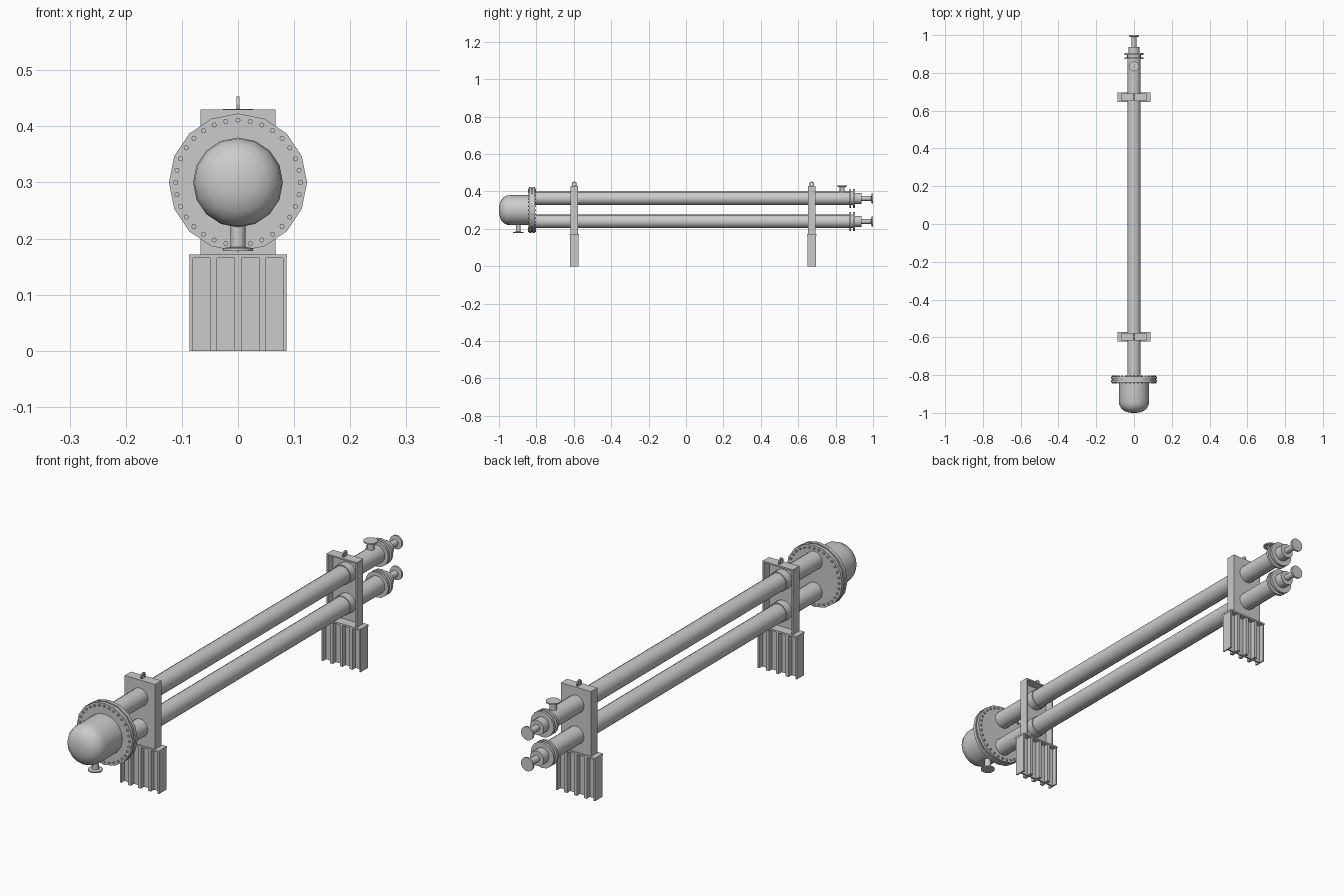
import bpy, bmesh, math
from mathutils import Matrix, Vector

if "Cube" in bpy.data.objects:
    bpy.data.objects.remove(bpy.data.objects["Cube"])


def finish(bm, name, angle=None):
    bmesh.ops.recalc_face_normals(bm, faces=bm.faces)
    me = bpy.data.meshes.new(name)
    bm.to_mesh(me)
    bm.free()
    ob = bpy.data.objects.new(name, me)
    bpy.context.collection.objects.link(ob)
    if angle:
        bpy.ops.object.select_all(action='DESELECT')
        ob.select_set(True)
        bpy.context.view_layer.objects.active = ob
        bpy.ops.object.shade_smooth_by_angle(angle=math.radians(angle))
    return ob


def lathe(name, profile, origin, axis='Y', n=16):
    """Revolve (position, radius) pairs about the Y or Z axis through origin."""
    bm = bmesh.new()
    rings = []
    for p, r in profile:
        ring = []
        for i in range(n):
            a = 2 * math.pi * i / n
            c, s = r * math.cos(a), r * math.sin(a)
            co = Vector((c, p, s) if axis == 'Y' else (c, s, p))
            ring.append(bm.verts.new(co + Vector(origin)))
        rings.append(ring)
    for a, b in zip(rings, rings[1:]):
        for i in range(n):
            j = (i + 1) % n
            bm.faces.new((a[i], a[j], b[j], b[i]))
    bm.faces.new(rings[0])
    bm.faces.new(rings[-1])
    return finish(bm, name, 35)


def boxes(name, items):
    """One object made of boxes given as (x0, x1, y0, y1, z0, z1)."""
    bm = bmesh.new()
    for x0, x1, y0, y1, z0, z1 in items:
        m = Matrix.Translation(((x0 + x1) / 2, (y0 + y1) / 2, (z0 + z1) / 2))
        m = m @ Matrix.Diagonal((x1 - x0, abs(y1 - y0), z1 - z0, 1))
        bmesh.ops.create_cube(bm, size=1, matrix=m)
    return finish(bm, name)


# domed header at the front
lathe("domed_header", [(-1.0, .012), (-.997, .032), (-.989, .053), (-.975, .069),
                       (-.957, .078), (-.938, .08), (-.835, .08)], (0, 0, .3))

# large flange pair with gasket
lathe("header_flange", [(-.840, .123), (-.827, .123), (-.827, .117), (-.820, .117),
                        (-.820, .123), (-.807, .123)], (0, 0, .3))

# ring of bolts through the flange
bm = bmesh.new()
for i in range(32):
    a = 2 * math.pi * i / 32
    m = Matrix.Translation((.111 * math.sin(a), -.8235, .3 + .111 * math.cos(a)))
    bmesh.ops.create_cone(bm, cap_ends=True, segments=8, radius1=.0045, radius2=.0045,
                          depth=.043, matrix=m @ Matrix.Rotation(math.pi / 2, 4, 'X'))
finish(bm, "flange_bolts", 50)

# drain nozzle under the header
lathe("drain_nozzle", [(.178, .027), (.183, .027), (.185, .013), (.235, .013)],
      (0, -.897, 0), 'Z')

# vent nozzle on the upper tube
lathe("vent_nozzle", [(.385, .013), (.424, .013), (.426, .027), (.431, .027)],
      (0, .835, 0), 'Z')

PIPES = {"upper": .363, "lower": .24}
for label, z in PIPES.items():
    # long shell tube
    lathe(label + "_tube", [(-.815, .0355), (.88, .0355)], (0, 0, z))
    # end flange pair, reducer cap and nozzle
    lathe(label + "_end_flanges", [(.873, .051), (.882, .051), (.882, .036), (.894, .036),
                                   (.894, .051), (.904, .051)], (0, 0, z))
    lathe(label + "_end_nozzle", [(.90, .03), (.938, .03), (.938, .013), (.990, .013),
                                  (.992, .027), (1.0, .027)], (0, 0, z))

# two supports, open sides facing each other
for label, yc, out in (("front", -.597, -1), ("rear", .672, 1)):
    # upper bracket: channel box around the tubes
    yo, yi = yc + out * .02, yc - out * .02
    ya, yb = min(yo, yi), max(yo, yi)
    yp = yo - out * .006
    boxes(label + "_bracket", [
        (-.067, .067, min(yo, yp), max(yo, yp), .165, .43),
        (-.067, -.061, ya, yb, .165, .43),
        (.061, .067, ya, yb, .165, .43),
        (-.067, .067, ya, yb, .424, .43)])
    # sleeves around the tubes inside the bracket
    for pl, z in PIPES.items():
        lathe(f"{label}_{pl}_sleeve", [(ya + .002, .039), (yb - .002, .039)], (0, 0, z))
    # ribbed foot: web, cap plate and vertical ribs
    h = .023
    foot = [(-.086, .086, yc - .003, yc + .003, 0, .17),
            (-.087, .087, yc - .025, yc + .025, .165, .172)]
    for x0, x1 in ((-.086, -.08), (-.05, -.037), (-.006, .006), (.037, .05), (.08, .086)):
        foot.append((x0, x1, yc - h, yc + h, 0, .166))
    boxes(label + "_foot", foot)
    # lifting eye
    bm = bmesh.new()
    loops = []
    for x in (-.0025, .0025):
        for r in (.014, .006):
            loops.append([bm.verts.new((x, yc + r * math.cos(a), .439 + r * math.sin(a)))
                          for a in (2 * math.pi * i / 12 for i in range(12))])
    o0, i0, o1, i1 = loops
    for p, q in ((o0, i0), (i0, i1), (i1, o1), (o1, o0)):
        for k in range(12):
            j = (k + 1) % 12
            bm.faces.new((p[k], p[j], q[j], q[k]))
    finish(bm, label + "_lifting_eye")
